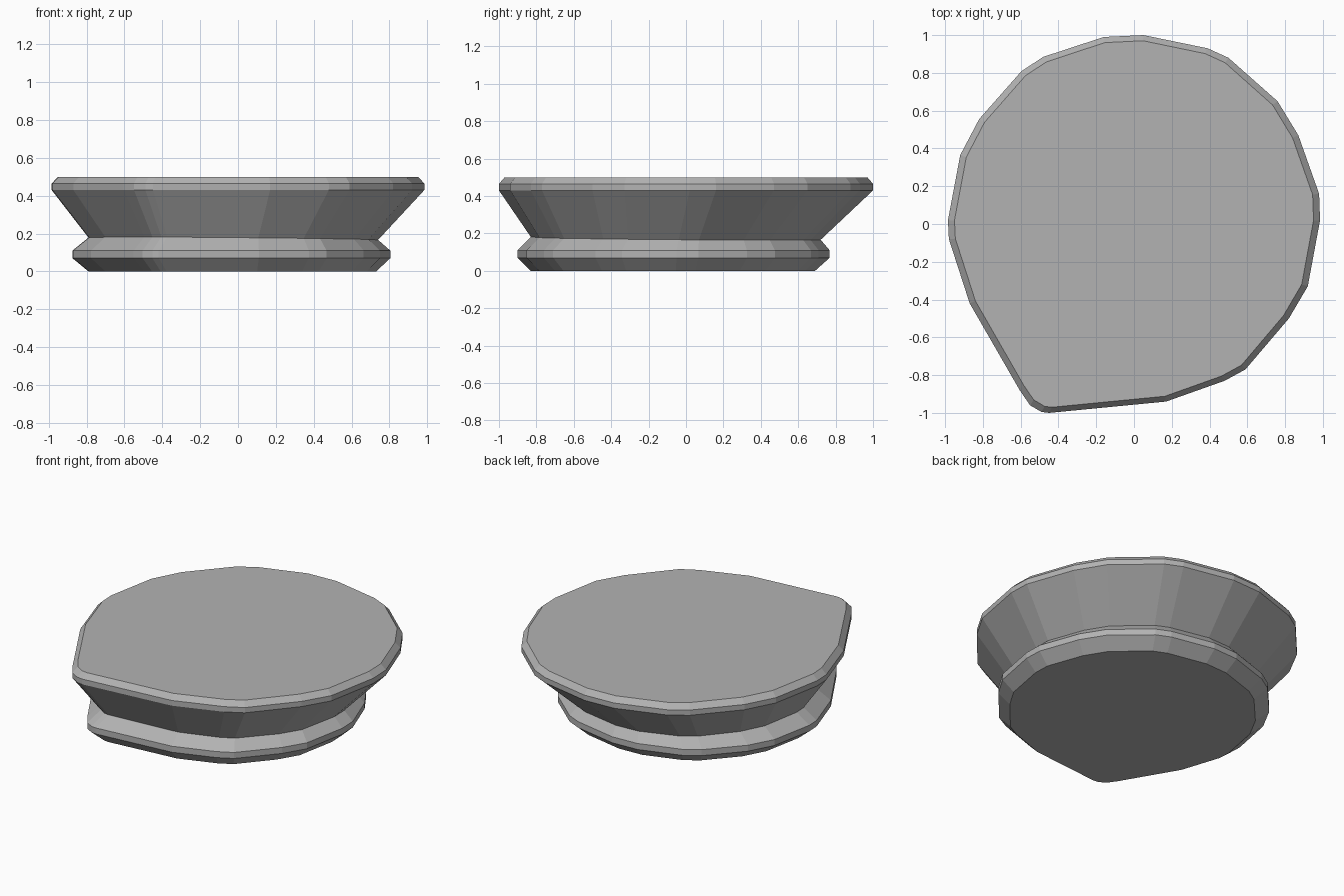
import bpy
import bmesh

# Remove the default object
default_cube = bpy.data.objects.get("Cube")
if default_cube:
    bpy.data.objects.remove(default_cube, do_unlink=True)


def make_material(name, color):
    material = bpy.data.materials.new(name)
    material.use_nodes = True
    material.diffuse_color = color
    material.node_tree.nodes["Principled BSDF"].inputs["Base Color"].default_value = color
    return material


def loft(name, outline, sections, material):
    """Stack scaled copies of one outline and skin them with flat facets."""
    bm = bmesh.new()
    rings = []
    for height, (scale_x, scale_y), (shift_x, shift_y), tilt in sections:
        ring = []
        for x, y in outline:
            px, py = x * scale_x + shift_x, y * scale_y + shift_y
            ring.append(bm.verts.new((px, py, height - tilt * (px + py))))
        rings.append(ring)
    # Side bands between neighbouring rings
    count = len(outline)
    for lower, upper in zip(rings, rings[1:]):
        for i in range(count):
            j = (i + 1) % count
            bm.faces.new((lower[i], lower[j], upper[j], upper[i]))
    # Flat caps
    bm.faces.new(list(reversed(rings[0])))
    bm.faces.new(rings[-1])
    bmesh.ops.recalc_face_normals(bm, faces=bm.faces[:])
    mesh = bpy.data.meshes.new(name)
    bm.to_mesh(mesh)
    bm.free()
    mesh.materials.append(material)
    obj = bpy.data.objects.new(name, mesh)
    bpy.context.collection.objects.link(obj)
    return obj


# Counter-clockwise drop-shaped outline with one blunt corner
outline = [
    (.985, .02), (.98, .16), (.87, .47), (.76, .65), (.5, .88), (.39, .93),
    (.05, 1), (-.16, .99), (-.48, .885), (-.595, .81), (-.82, .555),
    (-.92, .365), (-.985, .02), (-.98, -.08), (-.87, -.42), (-.605, -.88),
    (-.55, -.96), (-.49, -.995), (-.45, -1), (.17, -.94), (.48, -.83),
    (.59, -.77), (.82, -.5), (.92, -.33),
]

# Height, scale, shift and tilt of each ring: foot, foot rim, waist, top rim, top
foot_scale, foot_shift = (.853, .835), (-.035, -.067)
sections = [
    (0, (.772, .76), (-.03, -.07), 0),
    (.07, foot_scale, foot_shift, 0),
    (.11, foot_scale, foot_shift, 0),
    (.172, (.777, .775), (-.025, -.055), .008),
    (.43, (1, 1), (0, 0), 0),
    (.465, (1, 1), (0, 0), 0),
    (.5, (.965, .97), (0, 0), 0),
]

stone_grey = make_material("stone grey", (.45, .45, .45, 1))
loft("stone_pedestal", outline, sections, stone_grey)
